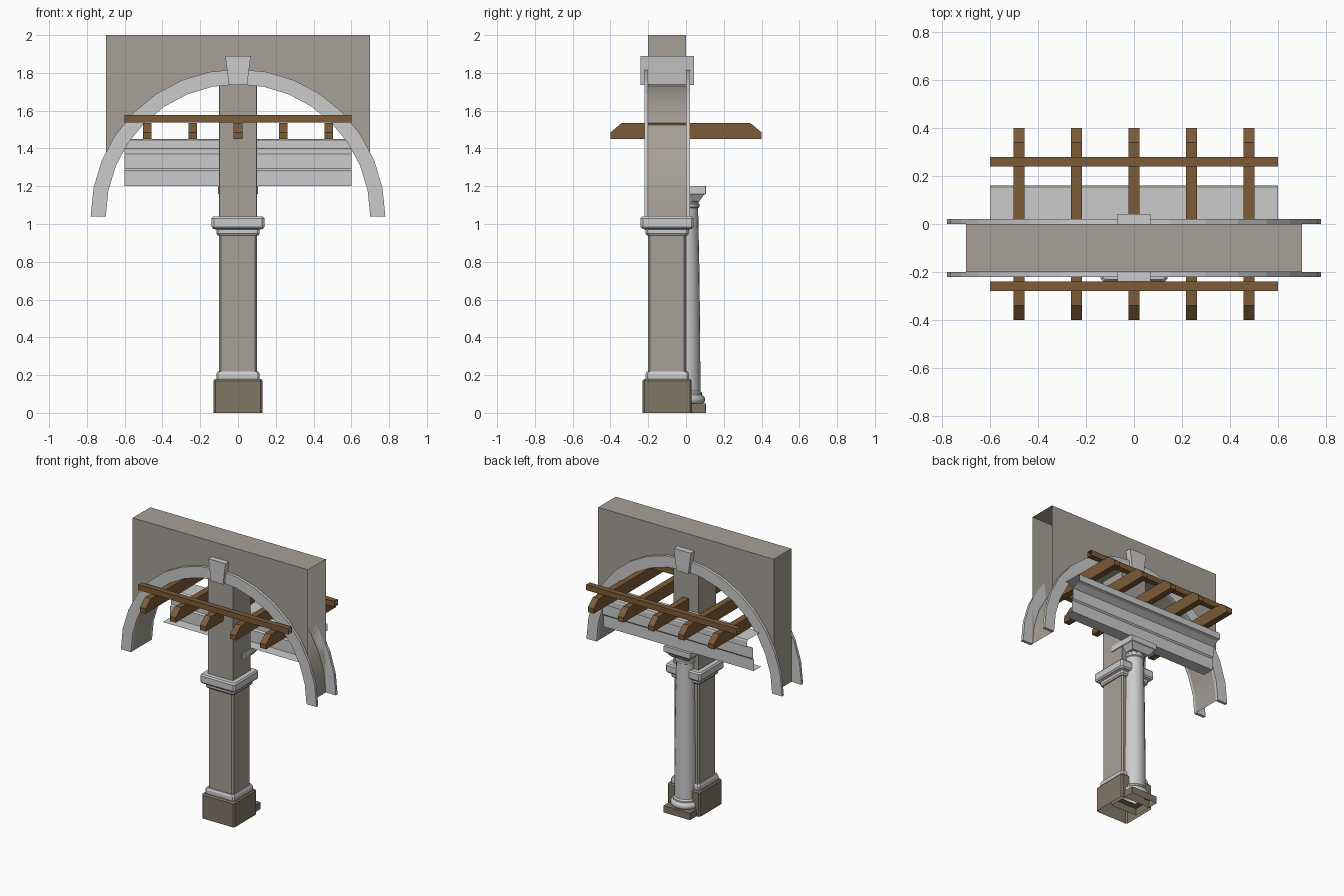
import bpy, bmesh
from math import cos, sin, pi, radians

if "Cube" in bpy.data.objects:
    bpy.data.objects.remove(bpy.data.objects["Cube"])


def material(name, rgb):
    m = bpy.data.materials.new(name)
    m.diffuse_color = (*rgb, 1)
    m.use_nodes = True
    m.node_tree.nodes["Principled BSDF"].inputs["Base Color"].default_value = m.diffuse_color
    return m


WOOD = material("wood", (0.20, 0.105, 0.04))
STONE = material("warm_stone", (0.38, 0.35, 0.31))
PLINTH = material("dark_stone", (0.22, 0.185, 0.13))


def build(name, verts, faces, mat=None, smooth=None):
    bm = bmesh.new()
    vs = [bm.verts.new(v) for v in verts]
    for f in faces:
        bm.faces.new([vs[i] for i in f])
    bmesh.ops.recalc_face_normals(bm, faces=bm.faces)
    me = bpy.data.meshes.new(name)
    bm.to_mesh(me)
    bm.free()
    ob = bpy.data.objects.new(name, me)
    bpy.context.collection.objects.link(ob)
    if mat:
        me.materials.append(mat)
    if smooth:
        bpy.ops.object.select_all(action='DESELECT')
        ob.select_set(True)
        bpy.context.view_layer.objects.active = ob
        bpy.ops.object.shade_smooth_by_angle(angle=radians(smooth))
    return ob


def loft(name, rings, mat=None, smooth=None, caps=(True, True), closed=True):
    """Skin a list of equal-length rings of points."""
    n = len(rings[0])
    verts = [p for r in rings for p in r]
    faces = []
    for k in range(len(rings) - 1):
        for i in range(n if closed else n - 1):
            j = (i + 1) % n
            faces.append((k*n + i, k*n + j, k*n + n + j, k*n + n + i))
    if caps[0]:
        faces.append(tuple(range(n)))
    if caps[1]:
        faces.append(tuple(range(len(verts) - n, len(verts))))
    return build(name, verts, faces, mat, smooth)


def square_ring(h, z, cy, c):
    """Square outline of half width h with corner chamfer c."""
    pts = [(h, h - c), (h - c, h), (c - h, h), (-h, h - c),
           (-h, c - h), (c - h, -h), (h - c, -h), (h, c - h)]
    return [(x, y + cy, z) for x, y in pts]


def square_stack(name, profile, cy, c=0.01, mat=None, caps=(True, True)):
    return loft(name, [square_ring(h, z, cy, c) for h, z in profile], mat, caps=caps)


def along_x(name, profile, x0, x1, mat=None, caps=(False, False), closed=True):
    return loft(name, [[(x, y, z) for y, z in profile] for x in (x0, x1)],
                mat, caps=caps, closed=closed)


def along_y(name, profile, y0, y1, mat=None):
    return loft(name, [[(x, y, z) for x, z in profile] for y in (y0, y1)], mat)


# Arch constants
N, CZ, RI, RO = 16, 1.04, 0.70, 0.78


def arc(r):
    return [(-r * cos(pi*i/N), CZ + r * sin(pi*i/N)) for i in range(N + 1)]


# Hollow spandrel wall: faces above the arch, soffit, top and left end (right end open)
inner = arc(RI)
upper = [(x, 2.0) for x, _ in inner]
n = N + 1
verts = [(x, y, z) for y in (-0.2, 0.0) for x, z in inner + upper]
faces = []
for i in range(N):
    for o in (0, 2*n):
        faces.append((o + i, o + i + 1, o + n + i + 1, o + n + i))
    for o in (0, n):
        faces.append((o + i, o + i + 1, o + 2*n + i + 1, o + 2*n + i))
faces.append((0, n, 3*n, 2*n))
build("arch_wall", verts, faces, STONE, 25)

# Arch trim on both faces
for label, y0, y1 in (("front", -0.22, -0.20), ("back", 0.0, 0.02)):
    rings = [[(xi, y0, zi), (xo, y0, zo), (xo, y1, zo), (xi, y1, zi)]
             for (xi, zi), (xo, zo) in zip(arc(RI), arc(RO))]
    loft("arch_trim_" + label, rings)

# Keystone
along_y("keystone", [(-0.048, 1.735), (0.048, 1.735), (0.068, 1.89), (-0.068, 1.89)],
        -0.24, 0.042)

# Pier
CY = -0.1
square_stack("pier_plinth", [(0.13, 0), (0.13, 0.17), (0.122, 0.18), (0.09, 0.18)], CY,
             mat=PLINTH, caps=(False, False))
square_stack("pier_base_moulding", [(0.115, 0.175), (0.115, 0.205), (0.108, 0.22),
                                    (0.09, 0.22)], CY, caps=(False, False))
square_stack("pier_shaft", [(0.1, 0.2), (0.1, 0.97)], CY, mat=STONE, caps=(False, False))
square_stack("pier_cap", [(0.09, 0.94), (0.108, 0.94), (0.115, 0.95), (0.115, 0.97),
                          (0.132, 0.975), (0.14, 0.985), (0.14, 1.03), (0.132, 1.04)],
             CY, 0.012, caps=(False, True))
square_stack("upper_pier", [(0.1, 1.04), (0.1, 1.74)], CY, 0.001, STONE)

# Engaged column at the back
square_stack("column_plinth", [(0.105, 0), (0.105, 0.05), (0.06, 0.05)], 0, 0.001,
             PLINTH, (False, False))
shaft = [(0.09, 0.05), (0.099, 0.058), (0.102, 0.07), (0.099, 0.083), (0.09, 0.09),
         (0.085, 0.095), (0.085, 0.105), (0.076, 0.115), (0.075, 0.4), (0.071, 0.75),
         (0.064, 1.085), (0.072, 1.09), (0.072, 1.105), (0.065, 1.11), (0.066, 1.125),
         (0.08, 1.145), (0.085, 1.16)]
S = 20
loft("column_shaft", [[(r*cos(2*pi*i/S), r*sin(2*pi*i/S), z) for i in range(S)]
                      for r, z in shaft], smooth=40, caps=(False, False))
square_stack("column_abacus", [(0.07, 1.12), (0.095, 1.155), (0.105, 1.16), (0.105, 1.2)],
             0, 0.001)

# Entablature: open moulded strip over the column
along_x("entablature", [(0, 1.2), (0.085, 1.2), (0.085, 1.283), (0.095, 1.293),
                        (0.095, 1.37), (0.135, 1.395), (0.16, 1.40), (0.16, 1.44),
                        (0.155, 1.45), (0, 1.45)], -0.6, 0.6, closed=False)

# Rafters with sloped ends
rafter = [(-0.4, 1.45), (0.4, 1.45), (0.4, 1.485), (0.34, 1.535),
          (-0.34, 1.535), (-0.4, 1.485)]
for i in range(5):
    x = -0.48 + 0.24 * i
    along_x("rafter_%d" % (i + 1), rafter, x - 0.023, x + 0.023, WOOD, (True, True))

# Long battens across the rafters (open ended)
for label, y in (("front", -0.26), ("back", 0.26)):
    along_x("batten_" + label, [(y - 0.02, 1.537), (y + 0.02, 1.537),
                                (y + 0.02, 1.577), (y - 0.02, 1.577)], -0.6, 0.6, WOOD)
